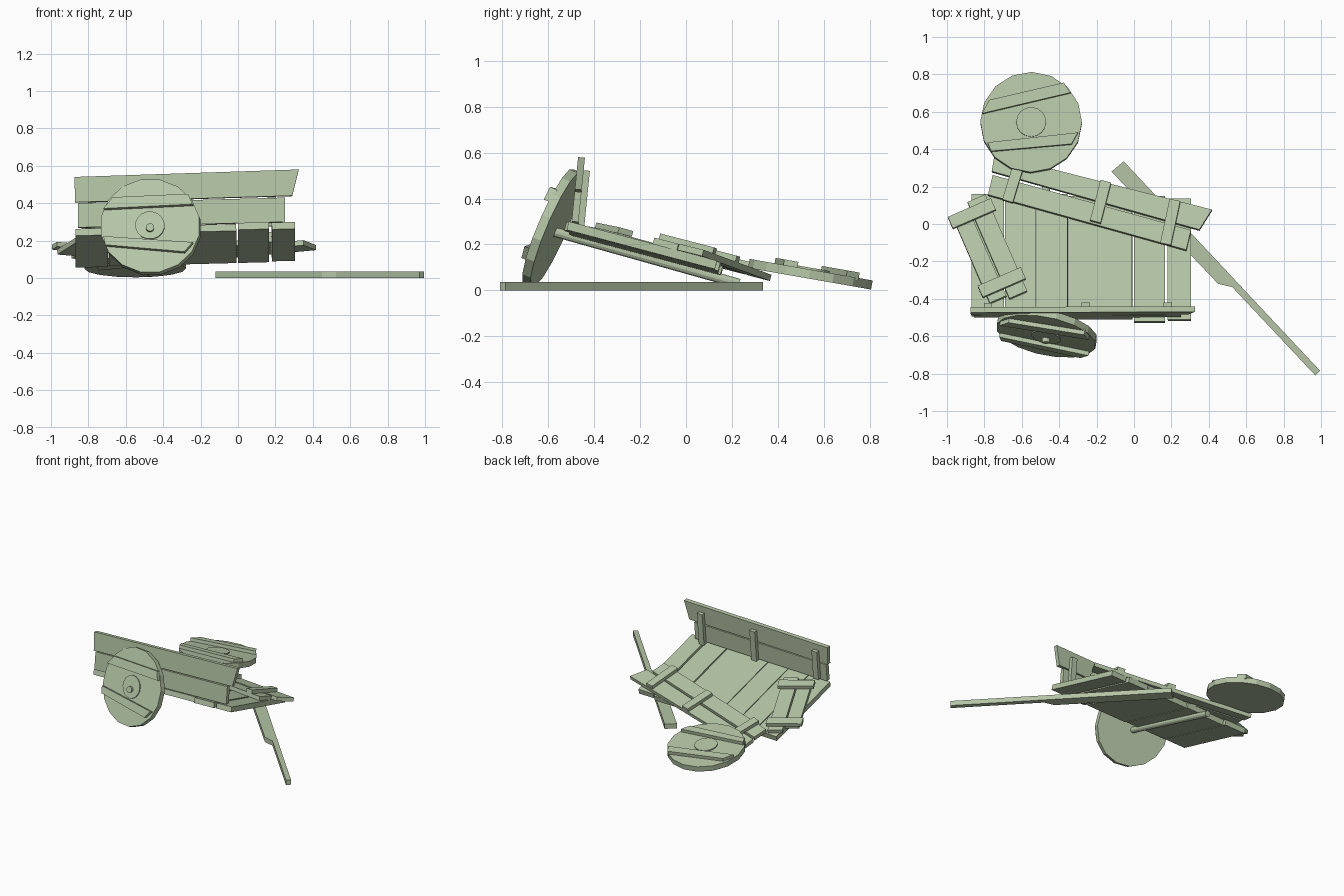
import bpy, bmesh
from math import sin, cos, pi, radians
from mathutils import Vector

if "Cube" in bpy.data.objects:
    bpy.data.objects.remove(bpy.data.objects["Cube"])

wood = bpy.data.materials.new("sage_wood")
wood.use_nodes = True
COLOR = (0.46, 0.56, 0.38, 1)
wood.diffuse_color = COLOR
wood.node_tree.nodes["Principled BSDF"].inputs["Base Color"].default_value = COLOR


def slab(name, pts, frame, low, high):
    """Extrude a flat outline, drawn in a frame (origin, u, v), between two heights."""
    o, u, v = (Vector(a) for a in frame)
    n = u.cross(v).normalized()
    bm = bmesh.new()
    base = [bm.verts.new(o + u * x + v * y + n * low) for x, y in pts]
    face = bm.faces.new(base)
    ext = bmesh.ops.extrude_face_region(bm, geom=[face])["geom"]
    bmesh.ops.translate(bm, vec=n * (high - low),
                        verts=[g for g in ext if isinstance(g, bmesh.types.BMVert)])
    bmesh.ops.recalc_face_normals(bm, faces=bm.faces)
    mesh = bpy.data.meshes.new(name)
    bm.to_mesh(mesh)
    bm.free()
    mesh.materials.append(wood)
    obj = bpy.data.objects.new(name, mesh)
    bpy.context.collection.objects.link(obj)
    return obj


def circle(r, sides):
    return [(r * cos(2 * pi * (i + 0.5) / sides), r * sin(2 * pi * (i + 0.5) / sides))
            for i in range(sides)]


def rect(x0, x1, y0, y1):
    return [(x0, y0), (x1, y0), (x1, y1), (x0, y1)]


def strip(a, b, width):
    """Rectangle running from a to b."""
    a, b = Vector(a), Vector(b)
    d = (b - a).normalized()
    s = Vector((-d.y, d.x)) * width / 2
    return [a - s, b - s, b + s, a + s]


def wheel(name, center, u, v, turn):
    u, v = Vector(u).normalized(), Vector(v).normalized()
    c, s = cos(radians(turn)), sin(radians(turn))
    frame = (center, u * c + v * s, v * c - u * s)
    slab(name + "_disc", circle(0.272, 16), frame, -0.04, 0)
    slab(name + "_hub", circle(0.08, 16), frame, -0.01, 0.008)
    slab(name + "_upper_batten",
         [(-0.25, 0.09), (0.235, 0.115), (0.21, 0.175), (-0.2, 0.155)], frame, -0.01, 0.024)
    slab(name + "_lower_batten",
         [(-0.24, -0.12), (0.19, -0.16), (0.235, -0.105), (-0.25, -0.07)], frame, -0.01, 0.024)


# Sloping bed of planks
BED = ((0, 0, 0.157), (1, 0, 0.026), (0, 1, -0.265))
planks = [(-0.87, -0.695, -0.485, 0.16), (-0.69, -0.525, -0.49, 0.14),
          (-0.52, -0.355, -0.49, 0.16), (-0.35, -0.01, -0.5, 0.15),
          (0, 0.165, -0.52, 0.15), (0.18, 0.305, -0.51, 0.135)]
for i, p in enumerate(planks):
    slab(f"bed_plank_{i + 1}", rect(*p), BED, -0.038, 0)

# Standing side wall with inner posts
WALL = ((0, -0.495, 0.28), (1, 0, 0), (0, 0.1, 1))
slab("wall_lower_board", [(-0.855, -0.01), (0.25, 0.02), (0.25, 0.15), (-0.855, 0.12)],
     WALL, -0.025, 0.005)
slab("wall_upper_board", [(-0.87, 0.125), (0.29, 0.16), (0.325, 0.3), (-0.875, 0.26)],
     WALL, -0.025, 0.005)
for i, x in enumerate((-0.78, -0.26, 0.18)):
    slab(f"wall_post_{i + 1}", rect(x - 0.022, x + 0.022, 0, 0.24 + 0.03 * x),
         WALL, -0.052, -0.025)

# Fallen side wall lying on the bed
slab("fallen_outer_board", [(-0.76, 0.275), (0.35, -0.037), (0.417, 0.07), (-0.745, 0.365)],
     BED, 0, 0.028)
slab("fallen_inner_board", [(-0.78, 0.15), (0.28, -0.145), (0.305, -0.04), (-0.755, 0.255)],
     BED, 0, 0.028)
for i, (a, b) in enumerate((((-0.675, 0.11), (-0.62, 0.29)),
                            ((-0.205, 0), (-0.15, 0.215)),
                            ((0.17, -0.12), (0.22, 0.115)))):
    slab(f"fallen_batten_{i + 1}", strip(a, b, 0.058), BED, 0.028, 0.054)

# Fallen tailgate, drawn along its own length and width
u, v = Vector(BED[1]), Vector(BED[2])
GATE = (Vector(BED[0]) - u * 0.786 - v * 0.14, u * 0.4 - v * 0.92, u * 0.92 + v * 0.4)
slab("gate_left_board", rect(-0.22, 0.27, -0.1, -0.005), GATE, 0, 0.028)
slab("gate_right_board", rect(-0.27, 0.29, 0.005, 0.108), GATE, 0, 0.028)
for side, d in (("top", -0.2), ("bottom", 0.2)):
    slab(f"gate_{side}_batten", rect(d - 0.033, d + 0.033, -0.125, 0.125), GATE, 0.028, 0.054)

# Wheels: one leaning on the axle, one lying behind
wheel("front_wheel", (-0.47, -0.6, 0.28), (1, -0.18, 0), (0, 0.38, 0.92), 0)
wheel("back_wheel", (-0.55, 0.545, 0.09), (1, 0, 0), (0, 1, -0.175), 10.5)

# Axle under the bed, poking through the front wheel
AXLE = ((-0.47, -0.635, 0.272), (1, 0, 0), (0, -0.27, -0.963))
slab("axle", circle(0.022, 12), AXLE, -0.9, 0) if Vector(AXLE[1]).cross(
    Vector(AXLE[2])).y < 0 else slab("axle", circle(0.022, 12), AXLE, 0, 0.9)

# Broken shaft on the ground
GROUND = ((0, 0, 0), (1, 0, 0), (0, 1, 0))
slab("shaft", [(-0.055, 0.335), (0.995, -0.785), (0.97, -0.81), (0.525, -0.337),
               (0.45, -0.32), (-0.12, 0.28)], GROUND, 0, 0.036)
